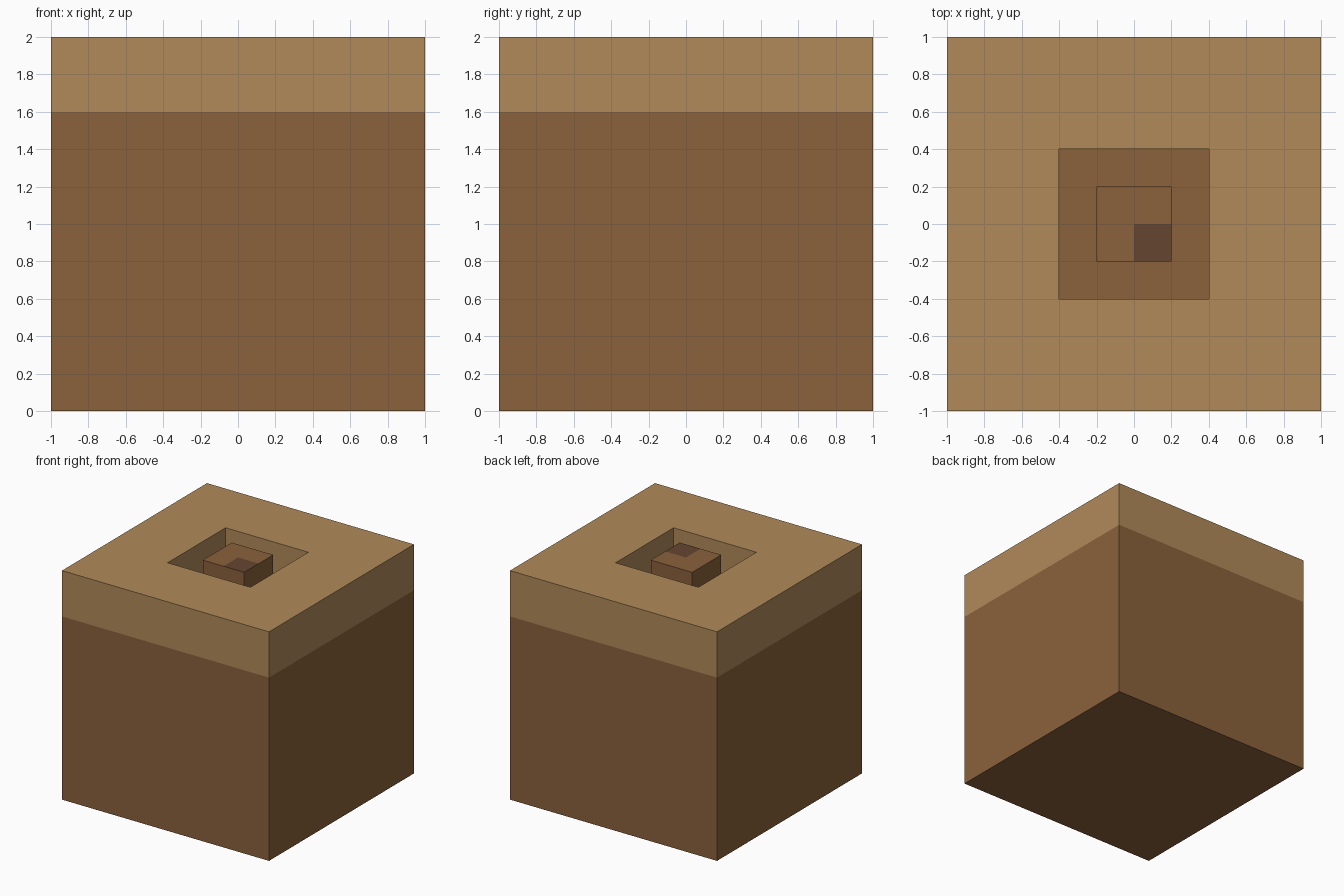
import bpy
import bmesh

if "Cube" in bpy.data.objects:
    bpy.data.objects.remove(bpy.data.objects["Cube"])


def material(name, hex_code):
    """Flat colour from an sRGB hex code."""
    rgb = [int(hex_code[i:i + 2], 16) / 255 for i in (0, 2, 4)]
    lin = [((c + 0.055) / 1.055) ** 2.4 for c in rgb]
    mat = bpy.data.materials.new(name)
    mat.diffuse_color = (*lin, 1)
    mat.use_nodes = True
    mat.node_tree.nodes["Principled BSDF"].inputs["Base Color"].default_value = mat.diffuse_color
    return mat


def add_object(name, bm, *mats):
    mesh = bpy.data.meshes.new(name)
    bm.to_mesh(mesh)
    bm.free()
    for mat in mats:
        mesh.materials.append(mat)
    obj = bpy.data.objects.new(name, mesh)
    bpy.context.collection.objects.link(obj)
    return obj


def square_shell(bm, profile):
    """Join square rings given as (half width, height); returns the rings."""
    rings = [[bm.verts.new((sx * h, sy * h, z))
              for sx, sy in ((-1, -1), (1, -1), (1, 1), (-1, 1))]
             for h, z in profile]
    for a, b in zip(rings, rings[1:]):
        for i in range(4):
            j = (i + 1) % 4
            bm.faces.new((a[i], a[j], b[j], b[i]))
    return rings


brown = material("brown", "8a623b")
tan = material("tan", "b08a5a")
dark = material("dark_brown", "654530")

TOP, SEAM = 2.0, 1.6          # top surface, and base of the tan band
OUTER, PIT, CORE = 1.0, 0.4, 0.2

# Body: closed underside and outer walls
bm = bmesh.new()
rings = square_shell(bm, [(OUTER, 0), (OUTER, SEAM)])
bm.faces.new(reversed(rings[0]))
add_object("body", bm, brown)

# Tan top band with the square opening
bm = bmesh.new()
square_shell(bm, [(OUTER, SEAM), (OUTER, TOP), (PIT, TOP), (PIT, SEAM)])
add_object("top_frame", bm, tan)

# Floor of the pit
bm = bmesh.new()
square_shell(bm, [(PIT, SEAM), (CORE, SEAM)])
add_object("pit_floor", bm, brown)

# Centre block, with one dark quarter on its top
bm = bmesh.new()
square_shell(bm, [(CORE, SEAM), (CORE, TOP)])
for x in (-CORE, 0):
    for y in (-CORE, 0):
        corners = ((x, y), (x + CORE, y), (x + CORE, y + CORE), (x, y + CORE))
        face = bm.faces.new([bm.verts.new((u, v, TOP)) for u, v in corners])
        face.material_index = 1 if x == 0 and y < 0 else 0
bmesh.ops.remove_doubles(bm, verts=bm.verts, dist=0.0001)
add_object("centre_block", bm, brown, dark)
